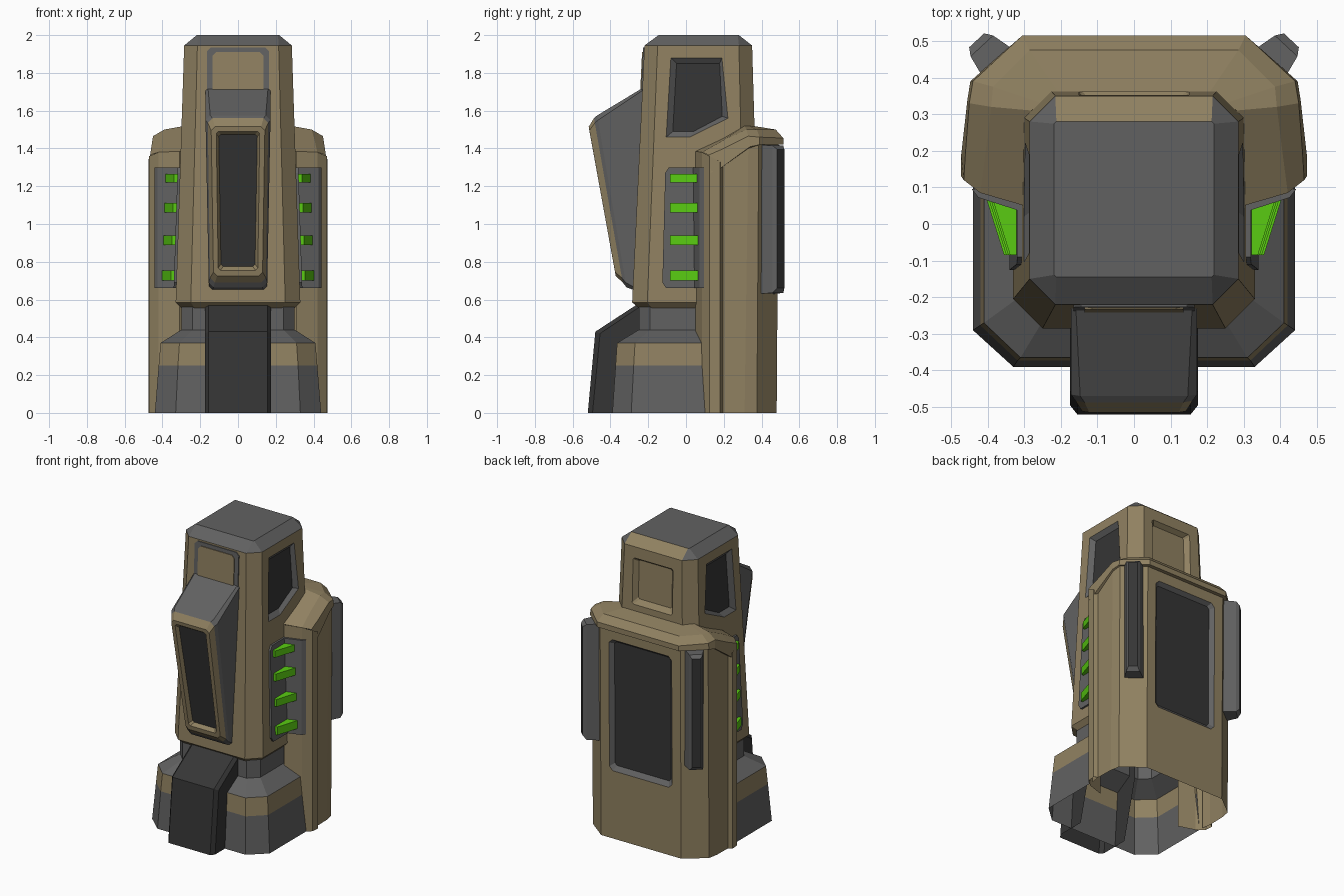
import bpy, bmesh
from mathutils import Vector

if "Cube" in bpy.data.objects:
    bpy.data.objects.remove(bpy.data.objects["Cube"])

COLORS = [("tan", (0.28, 0.22, 0.12)), ("grey", (0.12, 0.12, 0.12)),
          ("dark", (0.036, 0.036, 0.036)), ("green", (0.10, 0.60, 0.006))]
TAN, GREY, DARK, GREEN = range(4)
MATS = []
for mat_name, rgb in COLORS:
    m = bpy.data.materials.new(mat_name)
    m.diffuse_color = (*rgb, 1)
    m.use_nodes = True
    m.node_tree.nodes["Principled BSDF"].inputs["Base Color"].default_value = m.diffuse_color
    MATS.append(m)


def finish(bm, name):
    bmesh.ops.recalc_face_normals(bm, faces=bm.faces[:])
    me = bpy.data.meshes.new(name)
    bm.to_mesh(me)
    bm.free()
    for m in MATS:
        me.materials.append(m)
    bpy.context.collection.objects.link(bpy.data.objects.new(name, me))


def loft(bm, rings, mats, closed=True, caps=(None, None)):
    """Skin rings of points; mats gives one colour per band."""
    vs = [[bm.verts.new(p) for p in r] for r in rings]
    n = len(rings[0])
    grid = []
    for i, (a, b) in enumerate(zip(vs, vs[1:])):
        row = []
        for j in range(n if closed else n - 1):
            k = (j + 1) % n
            f = bm.faces.new((a[j], a[k], b[k], b[j]))
            f.material_index = mats[i]
            row.append(f)
        grid.append(row)
    for ring, c in ((vs[0], caps[0]), (vs[-1], caps[1])):
        if c is not None:
            bm.faces.new(ring).material_index = c
    return grid


def solid(name, rings, mats, closed=True, caps=(None, None)):
    bm = bmesh.new()
    loft(bm, rings, mats, closed, caps)
    finish(bm, name)


def recess(bm, face, axis, hole, floor, depth, wall, bottom):
    """Cut a sunken panel into a four-sided face (points are side-view u, z)."""
    face.normal_update()
    n, o, u = face.normal.copy(), face.calc_center_median(), 1 - axis
    corners, mat = face.verts[:], face.material_index
    sign = 1 if o[axis] > 0 else -1

    def on(p, d):
        v = Vector((0, 0, p[1]))
        v[u] = p[0]
        v[axis] = o[axis] - (n[u] * (v[u] - o[u]) + n[2] * (v[2] - o[2])) / n[axis] - d * sign
        return bm.verts.new(v)

    cu, cz = (sum(p[i] for p in hole) / len(hole) for i in (0, 1))
    near = [next(v for v in corners if (v.co[u] > cu) == (p[0] > cu)
                 and (v.co.z > cz) == (p[1] > cz)) for p in hole]
    h = [on(p, 0) for p in hole]
    g = [on(p, depth) for p in floor]
    bmesh.ops.delete(bm, geom=[face], context='FACES_ONLY')
    for i in range(len(h)):
        j = (i + 1) % len(h)
        bm.faces.new(list(dict.fromkeys((h[i], h[j], near[j], near[i])))).material_index = mat
        bm.faces.new((h[i], h[j], g[j], g[i])).material_index = wall
    bm.faces.new(g).material_index = bottom


def octo(x, y0, y1, c, z):
    half = [(x - c, y0), (x, y0 + c), (x, y1 - c), (x - c, y1)]
    return [(a, b, z) for a, b in half] + [(-a, b, z) for a, b in reversed(half)]


def both(half):
    return half + [(-x, y, z) for x, y, z in reversed(half)]


def clipped(xb, xt, z0, z1, c):
    half = [(xb - c, z0), (xb, z0 + c), (xt, z1 - c), (xt - c, z1)]
    return half + [(-x, z) for x, z in reversed(half)]


def upright(xb, xt, z0, z1, yb, yt, c):
    return [(x, yb + (yt - yb) * (z - z0) / (z1 - z0), z) for x, z in clipped(xb, xt, z0, z1, c)]


# pedestal with neck, open underneath
def skirt(x, yc, xf, yf, z):
    return both([(x, 0.1, z), (x, yc, z), (xf, yf, z)])


solid("pedestal", [skirt(.44, -.29, .33, -.39, 0), skirt(.42, -.277, .318, -.373, .25),
                   skirt(.41, -.27, .31, -.365, .37), skirt(.30, -.19, .24, -.25, .44),
                   skirt(.30, -.19, .24, -.25, .57)], [GREY, TAN, GREY, GREY], closed=False)

# front foot strut
solid("foot_strut", [
    both([(.175, -.3, 0), (.175, -.495, 0), (.155, -.52, 0)]),
    both([(.175, -.2, .40), (.175, -.455, .42), (.155, -.48, .43)]),
    both([(.175, -.2, .56), (.175, -.24, .565), (.155, -.25, .58)])], [DARK, DARK], closed=False)

# tower with side windows, rear hatch and cap
bm = bmesh.new()
grid = loft(bm, [octo(.30, -.25, .36, .07, .555), octo(.33, -.285, .39, .08, .585),
                 octo(.285, -.22, .35, .07, 1.945), octo(.218, -.145, .28, .006, 2.0)],
            [TAN, TAN, GREY], caps=(TAN, GREY))
grid[2][3].material_index = TAN
win = [(-.08, 1.88), (.19, 1.88), (.222, 1.56), (.02, 1.46), (-.105, 1.46)]
glass = [(-.05, 1.85), (.178, 1.85), (.192, 1.57), (.04, 1.49), (-.07, 1.49)]
for j in (1, 5):
    recess(bm, grid[1][j], 0, win, glass, .025, GREY, DARK)
recess(bm, grid[1][3], 1, clipped(.15, .15, 1.56, 1.87, .01),
       clipped(.125, .125, 1.59, 1.85, .01), .03, TAN, TAN)
finish(bm, "tower")


# brow plates above the nose
def front_y(z):
    return -.285 + .065 * (z - .585) / 1.36


for name, x, z1, lift, col in (("brow_surround", .165, 1.935, .006, GREY), ("brow_panel", .135, 1.91, .011, TAN)):
    solid(name, [upright(x, x, 1.6, z1, front_y(1.6) - d, front_y(z1) - d, .02)
                 for d in (-.01, lift)], [col], caps=(None, col))

# wedge-shaped nose with framed dark panel
solid("nose", [upright(.15, .172, .64, 1.735, -.25, -.205, .012),
               upright(.155, .172, .665, 1.575, -.315, -.47, .025),
               upright(.148, .16, .69, 1.56, -.335, -.487, .025),
               upright(.13, .142, .725, 1.515, -.372, -.515, .02),
               upright(.105, .115, .755, 1.49, -.377, -.511, .012),
               upright(.09, .102, .775, 1.475, -.355, -.487, .012)],
      [GREY, GREY, TAN, TAN, TAN], caps=(None, DARK))

# rear shell: wall, overhanging hood and roof in one skin
bm = bmesh.new()
shell = [
    [(.44, .13, 0), (.45, .19, 0), (.447, .31, 0), (.435, .375, 0), (.30, .48, 0)],
    [(.44, .13, 1.27), (.45, .19, 1.30), (.447, .33, 1.40), (.435, .385, 1.42), (.30, .49, 1.42)],
    [(.472, .13, 1.27), (.472, .19, 1.30), (.455, .34, 1.41), (.447, .39, 1.42), (.305, .515, 1.42)],
    [(.465, .12, 1.365), (.46, .2, 1.40), (.45, .33, 1.465), (.44, .39, 1.46), (.305, .515, 1.455)],
    [(.42, .085, 1.38), (.405, .2, 1.445), (.39, .32, 1.50), (.385, .375, 1.50), (.285, .475, 1.50)],
    [(.30, .05, 1.385), (.295, .2, 1.455), (.28, .31, 1.52), (.25, .33, 1.52), (.2, .35, 1.52)]]
grid = loft(bm, [both(r) for r in shell], [TAN] * 5, closed=False)
recess(bm, grid[0][4], 1, clipped(.235, .235, .46, 1.35, .025),
       clipped(.21, .21, .49, 1.33, .015), .025, GREY, DARK)
finish(bm, "rear_shell")

for side, s in (("right", 1), ("left", -1)):
    # shell front edge column
    plan = [(.31, .05, 1.385), (.42, .085, 1.38), (.47, .125, 1.36), (.475, .18, 1.33), (.45, .195, 1.30)]
    solid(side + "_shell_edge", [[(s * x, y, 0) for x, y, z in plan],
                                 [(s * x, y, z) for x, y, z in plan]], [TAN], closed=False)

    # corner strips standing on the diagonal rear faces
    def strip(d, w, z0, z1):
        return [(s * (.368 + .68 * d + .733 * t), .435 + .733 * d - .68 * t, z)
                for t, z in ((-w, z0), (w, z0), (w, z1), (-w, z1))]
    solid(side + "_corner_strip", [strip(-.02, .062, .63, 1.42), strip(.07, .042, .635, 1.415),
                                   strip(.091, .028, .66, 1.395)], [GREY, GREY], caps=(None, DARK))

    # lamp housing: one plate on the tower, one on the shell front
    outline = [(-.105, .66), (.07, .66), (.07, 1.3), (-.09, 1.3), (-.11, 1.27), (-.125, .69)]
    solid(side + "_lamp_backplate",
          [[(s * (.33 - .033 * (z - .585) + d), y, z) for y, z in outline] for d in (-.02, .013)],
          [GREY], caps=(None, GREY))
    foot = [(.31, .035), (.425, .072), (.443, .095), (.31, .095)]
    solid(side + "_lamp_endplate", [[(s * x, y, z) for x, y in foot] for z in (.66, 1.3)],
          [GREY], caps=(GREY, GREY))

    # four green lamps
    for i, (z0, z1) in enumerate(((.70, .755), (.89, .94), (1.06, 1.11), (1.22, 1.265))):
        dx = -.016 * (z0 - .7) / .5
        wedge = [(.31, .055), (.405, .074), (.355, -.085), (.335, -.085), (.31, -.05)]
        solid(f"{side}_lamp_{i + 1}", [[(s * (x + dx), y, z) for x, y in wedge] for z in (z0, z1)],
              [GREEN], caps=(GREEN, GREEN))
